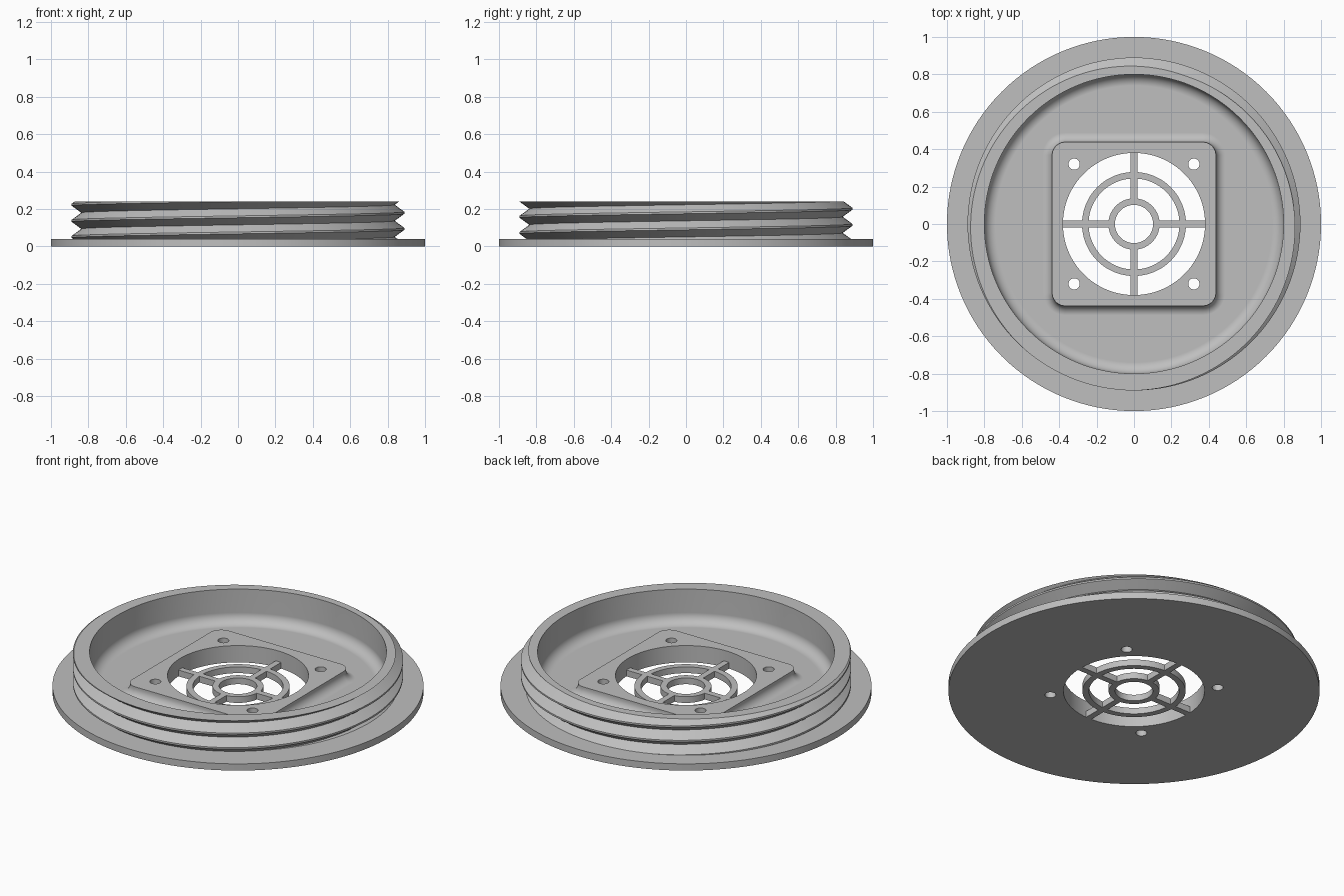
import bpy, bmesh
from math import sin, cos, pi

SEG = 128
PITCH = 0.086
FLOOR, RIM = 0.04, 0.24

cube = bpy.data.objects.get("Cube")
if cube:
    bpy.data.objects.remove(cube, do_unlink=True)

grey = bpy.data.materials.new("plain grey")
grey.use_nodes = True
colour = (0.52, 0.52, 0.52, 1)
grey.diffuse_color = colour
grey.node_tree.nodes["Principled BSDF"].inputs["Base Color"].default_value = colour


def finish(name, bm):
    bmesh.ops.recalc_face_normals(bm, faces=bm.faces)
    mesh = bpy.data.meshes.new(name)
    bm.to_mesh(mesh)
    bm.free()
    mesh.materials.append(grey)
    ob = bpy.data.objects.new(name, mesh)
    bpy.context.collection.objects.link(ob)
    return ob


def loft(name, rings, closed=False):
    """Skin a stack of equal point rings; cap the ends, or join last to first."""
    bm = bmesh.new()
    rows = [[bm.verts.new(p) for p in ring] for ring in rings]
    n = len(rows[0])
    pairs = list(zip(rows, rows[1:])) + ([(rows[-1], rows[0])] if closed else [])
    for a, b in pairs:
        for i in range(n):
            j = (i + 1) % n
            bm.faces.new((a[i], a[j], b[j], b[i]))
    if not closed:
        bm.faces.new(rows[0])
        bm.faces.new(rows[-1])
    return finish(name, bm)


def circle(r, z, x=0, y=0, seg=SEG):
    return [(x + r * cos(2 * pi * i / seg), y + r * sin(2 * pi * i / seg), z)
            for i in range(seg)]


def rod(name, r, z0, z1, x=0, y=0, seg=SEG):
    return loft(name, [circle(r, z0, x, y, seg), circle(r, z1, x, y, seg)])


def rounded_square(half, radius, z, steps=8):
    pts = []
    for k, (sx, sy) in enumerate(((1, 1), (-1, 1), (-1, -1), (1, -1))):
        for i in range(steps + 1):
            a = pi / 2 * (k + i / steps)
            pts.append((sx * (half - radius) + radius * cos(a),
                        sy * (half - radius) + radius * sin(a), z))
    return pts


def combine(ob, other, operation):
    mod = ob.modifiers.new("combine", 'BOOLEAN')
    mod.operation, mod.solver, mod.object = operation, 'EXACT', other
    bpy.context.view_layer.objects.active = ob
    bpy.ops.object.modifier_apply(modifier=mod.name)
    bpy.data.objects.remove(other, do_unlink=True)


def threaded_plug():
    """Solid plug whose side is a right-handed V thread, trimmed flat at both ends."""
    bm = bmesh.new()
    section = [(-PITCH / 2, 0.838), (-0.005, 0.89), (0.005, 0.89)]
    rows = [(0.094 + PITCH * k + dz, r) for k in range(-3, 4) for dz, r in section]
    cols = []
    for j in range(SEG):
        a = 2 * pi * j / SEG
        rise = PITCH * j / SEG
        cols.append([bm.verts.new((r * cos(a), r * sin(a), z + rise)) for z, r in rows])
    for j in range(SEG):
        a = cols[j]
        b = cols[j + 1] if j + 1 < SEG else cols[0][len(section):]
        for i in range(min(len(a), len(b)) - 1):
            bm.faces.new((a[i], b[i], b[i + 1], a[i + 1]))
    for z, up in ((RIM, 1), (FLOOR / 2, -1)):
        bmesh.ops.bisect_plane(bm, geom=bm.verts[:] + bm.edges[:] + bm.faces[:],
                               plane_co=(0, 0, z), plane_no=(0, 0, up), clear_outer=True)
    bmesh.ops.holes_fill(bm, edges=[e for e in bm.edges if e.is_boundary], sides=0)
    return finish("threaded_plug", bm)


# Flange with threaded collar
lid = rod("threaded_lid", 1.0, 0, FLOOR)
combine(lid, threaded_plug(), 'UNION')

# Hollow of the cup, with a filleted floor edge
fillet = 0.06
arc = [pi / 2 * i / 8 for i in range(9)]
hollow = [circle(0.80 - fillet + fillet * sin(t), FLOOR + fillet * (1 - cos(t))) for t in arc]
combine(lid, loft("hollow", hollow + [circle(0.80, 0.3)]), 'DIFFERENCE')

# Raised square fan pad with a filleted foot
flare = 0.05
pad = [rounded_square(0.438, 0.07, 0.10)]
for t in arc:
    d = flare * (1 - cos(t))
    pad.append(rounded_square(0.438 + d, 0.07 + d, FLOOR + flare * (1 - sin(t))))
pad.append(rounded_square(0.438 + flare, 0.07 + flare, FLOOR / 2))
combine(lid, loft("pad", pad), 'UNION')

# Air opening and four screw holes
combine(lid, rod("opening", 0.38, -0.1, 0.3), 'DIFFERENCE')
for sx in (-1, 1):
    for sy in (-1, 1):
        combine(lid, rod("screw_hole", 0.03, -0.1, 0.3, sx * 0.32, sy * 0.32, 32), 'DIFFERENCE')


# Finger guard: two rings and four spokes
def ring(name, inner, outer, top):
    return loft(name, [circle(inner, 0), circle(outer, 0),
                       circle(outer, top), circle(inner, top)], closed=True)


TOP = 0.037
guard = ring("finger_guard", 0.102, 0.137, TOP)
combine(guard, ring("outer_ring", 0.243, 0.278, TOP), 'UNION')
for k in range(4):
    c, s = round(cos(k * pi / 2)), round(sin(k * pi / 2))
    w = 0.018
    outline = [(0.12, -w), (0.384, -w), (0.384, w), (0.12, w)]
    spoke = [[(c * x - s * y, s * x + c * y, z) for x, y in outline] for z in (0, TOP)]
    combine(guard, loft("spoke", spoke), 'UNION')

# Smooth shading with crisp edges
for ob in (lid, guard):
    bpy.ops.object.select_all(action='DESELECT')
    ob.select_set(True)
    bpy.context.view_layer.objects.active = ob
    bpy.ops.object.shade_smooth_by_angle(angle=pi / 6)
    weighted = ob.modifiers.new("weighted normals", 'WEIGHTED_NORMAL')
    weighted.keep_sharp = True
